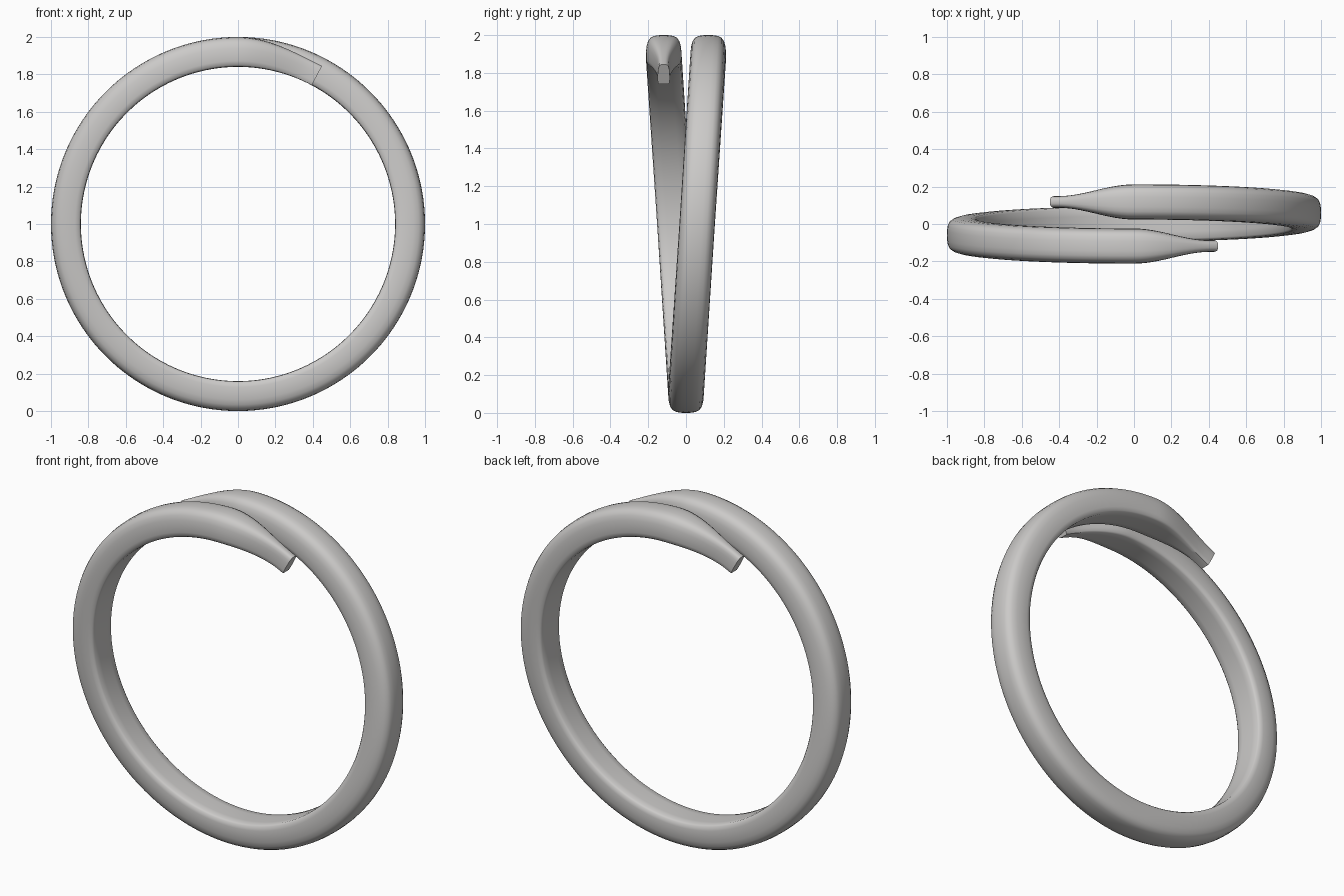
import bpy, bmesh
from math import sin, cos, radians

cube = bpy.data.objects.get("Cube")
if cube:
    bpy.data.objects.remove(cube, do_unlink=True)

grey = bpy.data.materials.new("soft_grey")
grey.use_nodes = True
colour = (0.6, 0.59, 0.58, 1)
grey.diffuse_color = colour
bsdf = grey.node_tree.nodes["Principled BSDF"]
bsdf.inputs["Base Color"].default_value = colour
bsdf.inputs["Roughness"].default_value = 0.5

INNER, TAIL, STEPS = 0.84, 28, 208

# Half of the section: flat inside, rounded outside (width, depth)
half = [(0.45, 0), (0.84, 0.01), (0.95, 0.06), (1, 0.2), (1, 0.42), (0.97, 0.62),
        (0.89, 0.79), (0.75, 0.91), (0.55, 0.97), (0.28, 0.995)]
section = [(0, 0)] + half + [(0, 1)] + [(-u, w) for u, w in reversed(half)]


def ring(bm, angle):
    """One section of the band; angle runs from the top, once round."""
    a = radians(angle)
    past = max(-angle, angle - 360, 0)          # degrees into a tapered tail
    t = min(past / 26, 1)
    s = t * t * (3 - 2 * t)
    width = 0.094 - 0.062 * s
    depth = 0.16 - 0.043 * s
    side = -1 if angle < 180 else 1
    y = side * 0.059 * (1 + (1 if past else cos(a)))
    return [bm.verts.new((-(INNER + w * depth) * sin(a), y + u * width,
                          1 + (INNER + w * depth) * cos(a))) for u, w in section]


# Sweep the section along the overlapping coil and cap both ends
bm = bmesh.new()
span = 360 + 2 * TAIL
rings = [ring(bm, -TAIL + span * i / STEPS) for i in range(STEPS + 1)]
n = len(section)
for a, b in zip(rings, rings[1:]):
    for j in range(n):
        k = (j + 1) % n
        bm.faces.new((a[j], a[k], b[k], b[j]))
bm.faces.new(rings[0])
bm.faces.new(rings[-1])
bmesh.ops.recalc_face_normals(bm, faces=bm.faces)

mesh = bpy.data.meshes.new("ring_band")
bm.to_mesh(mesh)
bm.free()
band = bpy.data.objects.new("ring_band", mesh)
bpy.context.collection.objects.link(band)
mesh.materials.append(grey)

bpy.ops.object.select_all(action="DESELECT")
band.select_set(True)
bpy.context.view_layer.objects.active = band
bpy.ops.object.shade_smooth_by_angle(angle=radians(50))
